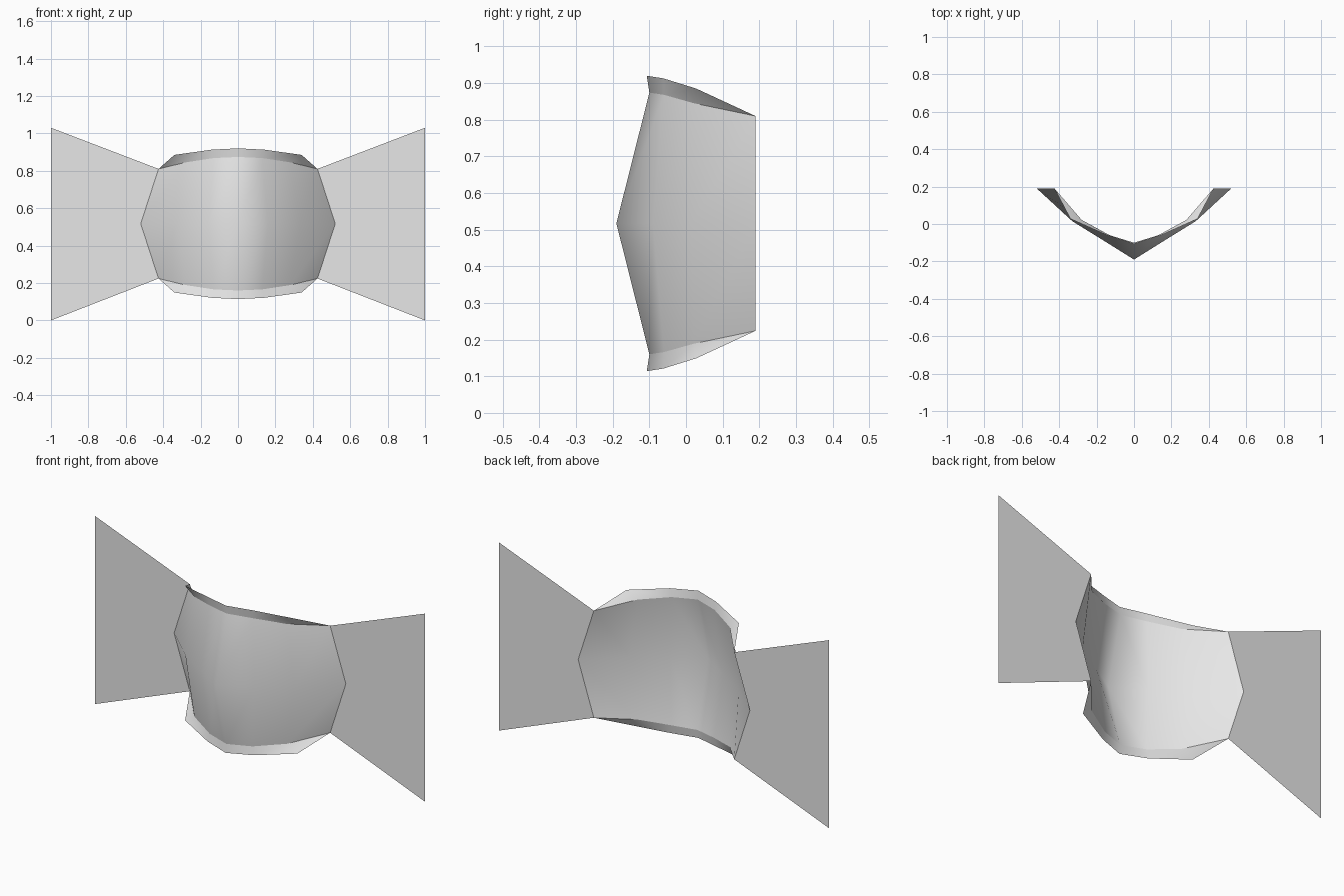
import bpy
import bmesh

cube = bpy.data.objects.get("Cube")
if cube:
    bpy.data.objects.remove(cube)

# One plain cloth colour
cloth = bpy.data.materials.new("light_grey_cloth")
cloth.use_nodes = True
cloth.diffuse_color = (0.8, 0.8, 0.8, 1)
cloth.node_tree.nodes["Principled BSDF"].inputs["Base Color"].default_value = (0.8, 0.8, 0.8, 1)

MID = 0.517  # height of the horizontal symmetry line

# Half profiles from the centre to the ear: x, y, height above the middle
RIM = [(0, -0.107, 0.403), (0.14, -0.062, 0.396), (0.34, 0.028, 0.368), (0.425, 0.19, 0.293)]
FOLD = [(0, -0.10, 0.357), (0.13, -0.06, 0.351), (0.28, 0.022, 0.328), (0.425, 0.19, 0.293)]
RIDGE = [(0, -0.19, 0), (0.16, -0.09, 0), (0.33, 0.015, 0), (0.52, 0.19, 0)]


def row(half, up=1):
    """Mirror a half profile to a full row, above or below the middle."""
    full = [(-x, y, z) for x, y, z in half[:0:-1]] + half
    return [(x, y, MID + up * z) for x, y, z in full]


def finish(name, bm, smooth):
    bmesh.ops.remove_doubles(bm, verts=bm.verts, dist=0.0005)
    bmesh.ops.dissolve_degenerate(bm, edges=bm.edges, dist=0.0001)
    mesh = bpy.data.meshes.new(name)
    for face in bm.faces:
        face.smooth = smooth
    bm.to_mesh(mesh)
    bm.free()
    mesh.materials.append(cloth)
    obj = bpy.data.objects.new(name, mesh)
    bpy.context.collection.objects.link(obj)
    return obj


def sheet(name, rows):
    """Skin a sheet through rows listed from bottom to top, facing forward."""
    bm = bmesh.new()
    grid = [[bm.verts.new(p) for p in r] for r in rows]
    for low, high in zip(grid, grid[1:]):
        for i in range(len(low) - 1):
            bm.faces.new((low[i], low[i + 1], high[i + 1], high[i]))
    return finish(name, bm, True)


# Curved front panel and the two flaring edge flaps
sheet("mask_panel", [row(FOLD, -1), row(RIDGE), row(FOLD)])
sheet("top_flap", [row(FOLD), row(RIM)])
sheet("bottom_flap", [row(RIM, -1), row(FOLD, -1)])

# Flat ear straps that share the pointed side edge of the panel
for side, name in ((1, "left_strap"), (-1, "right_strap")):
    outline = [(0.425, -0.293), (1, -MID), (1, 0.513), (0.425, 0.293), (0.52, 0)]
    bm = bmesh.new()
    verts = [bm.verts.new((side * x, 0.19, MID + z)) for x, z in outline]
    bm.faces.new(verts if side > 0 else verts[::-1])
    finish(name, bm, False)
